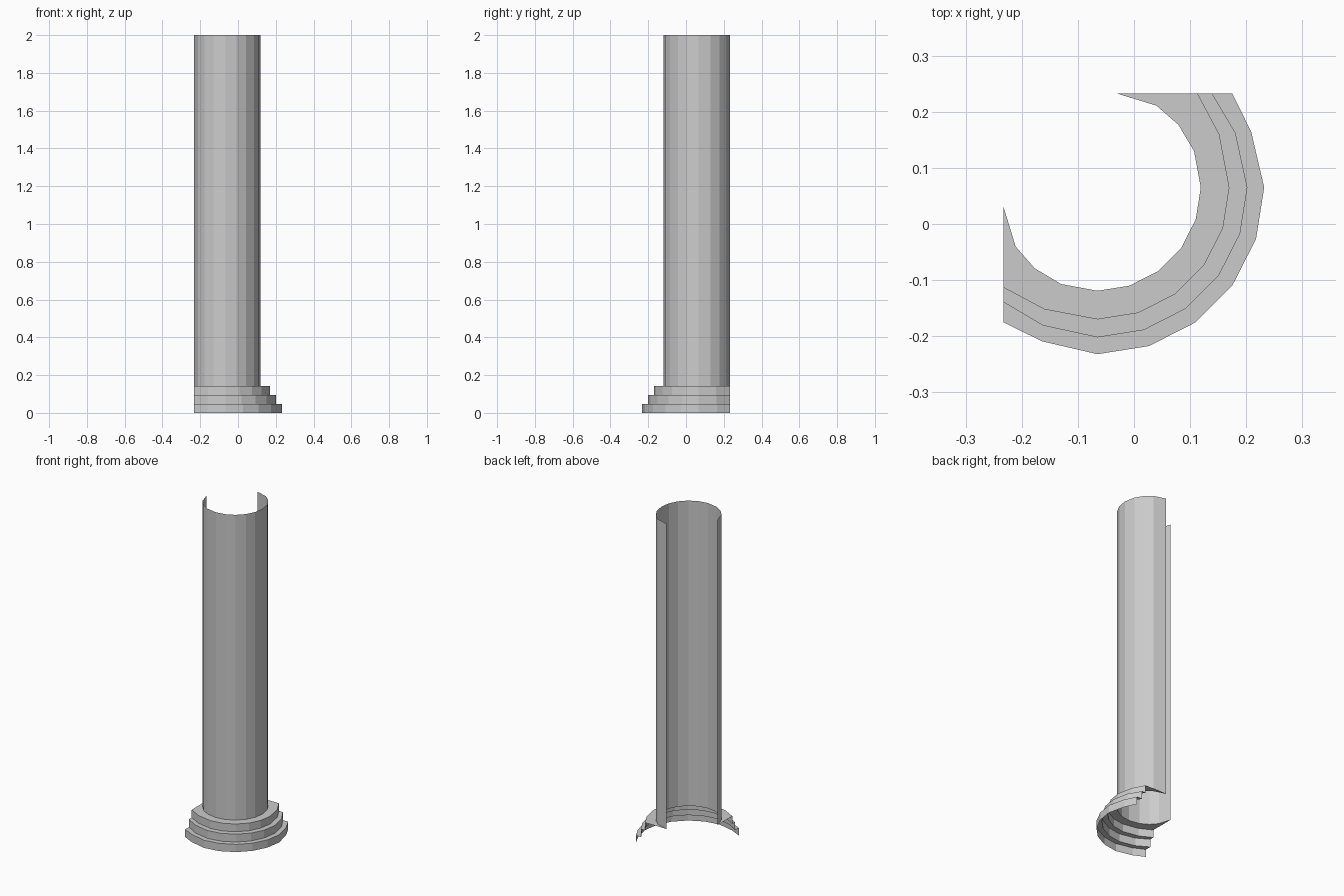
import bpy, bmesh
from math import radians, cos, sin

if "Cube" in bpy.data.objects:
    bpy.data.objects.remove(bpy.data.objects["Cube"])

C = (-0.065, 0.065)   # column axis; the plan is symmetric about y = -x


def outline(radius, tail):
    """Open plan outline: tail, six points on a 20-sided circle, mirrored tail."""
    arc = [(C[0] + radius * cos(radians(-18 * i)),
            C[1] + radius * sin(radians(-18 * i))) for i in range(6)]
    return tail[::-1] + arc + [(-y, -x) for x, y in tail]


def wall(bm, pts, z0, z1):
    low = [bm.verts.new((x, y, z0)) for x, y in pts]
    high = [bm.verts.new((x, y, z1)) for x, y in pts]
    for i in range(len(pts) - 1):
        bm.faces.new((low[i + 1], low[i], high[i], high[i + 1]))


def tread(bm, inner, outer, z):
    ring = [bm.verts.new((x, y, z)) for x, y in inner + outer[::-1]]
    face = bm.faces.new(ring)
    face.normal_update()
    if face.normal.z < 0:
        face.normal_flip()
    bmesh.ops.triangulate(bm, faces=[face])


def finish(bm, name):
    bmesh.ops.remove_doubles(bm, verts=bm.verts, dist=0.0005)
    mesh = bpy.data.meshes.new(name)
    bm.to_mesh(mesh)
    bm.free()
    bpy.context.collection.objects.link(bpy.data.objects.new(name, mesh))


shaft = outline(0.184, [(0.107, 0.13), (0.079, 0.177), (0.04, 0.211), (-0.032, 0.233)])
steps = [
    (outline(0.235, [(0.152, 0.16), (0.113, 0.233)]), 0.095, 0.142),
    (outline(0.267, [(0.181, 0.162), (0.139, 0.233)]), 0.047, 0.095),
    (outline(0.297, [(0.209, 0.164), (0.175, 0.233)]), 0.0, 0.047),
]

# Open curved shaft
bm = bmesh.new()
wall(bm, shaft, 0.142, 2.0)
finish(bm, "column_shaft")

# Stepped base, cut off at the two wall planes
bm = bmesh.new()
inner = shaft
for pts, z0, z1 in steps:
    tread(bm, inner, pts, z1)
    wall(bm, pts, z0, z1)
    inner = pts
finish(bm, "stepped_base")
